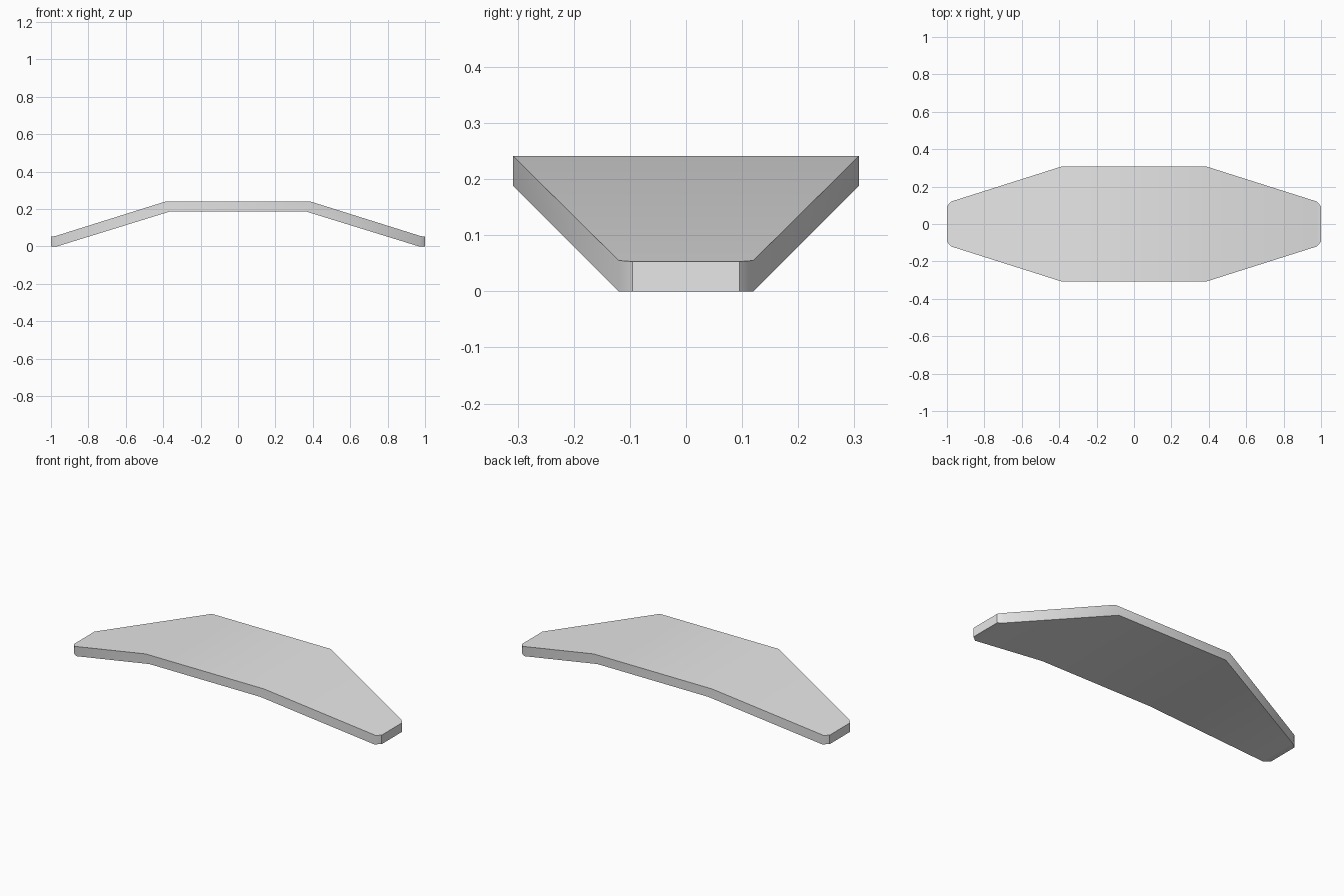
import bpy
import bmesh

cube = bpy.data.objects.get("Cube")
if cube:
    bpy.data.objects.remove(cube, do_unlink=True)

grey = bpy.data.materials.new("light_grey")
grey.use_nodes = True
colour = (0.8, 0.8, 0.8, 1)
grey.diffuse_color = colour
grey.node_tree.nodes["Principled BSDF"].inputs["Base Color"].default_value = colour

# Half profile: upper x, lower x, half depth, upper z, lower z
half = [
    (0.385, 0.36, 0.308, 0.241, 0.188),   # bend
    (0.978, 0.968, 0.12, 0.055, 0.0),     # corner cut
    (1.0, 1.0, 0.095, 0.053, 0.0),        # tip
]
stations = [(-a, -b, y, t, u) for a, b, y, t, u in reversed(half)] + half

# Bent plate: a four-sided section at each station, skinned together
bm = bmesh.new()
rings = []
for x_up, x_low, y, z_up, z_low in stations:
    section = [(x_up, -y, z_up), (x_up, y, z_up), (x_low, y, z_low), (x_low, -y, z_low)]
    rings.append([bm.verts.new(p) for p in section])
for a, b in zip(rings, rings[1:]):
    for i in range(4):
        j = (i + 1) % 4
        bm.faces.new((a[i], a[j], b[j], b[i]))
bm.faces.new(rings[0])
bm.faces.new(rings[-1])
bmesh.ops.recalc_face_normals(bm, faces=bm.faces)

mesh = bpy.data.meshes.new("bent_plate")
bm.to_mesh(mesh)
bm.free()
mesh.materials.append(grey)
plate = bpy.data.objects.new("bent_plate", mesh)
bpy.context.collection.objects.link(plate)

# Smooth the shallow bends, keep the rim sharp
bpy.ops.object.select_all(action="DESELECT")
plate.select_set(True)
bpy.context.view_layer.objects.active = plate
bpy.ops.object.shade_smooth_by_angle(angle=0.5236)
